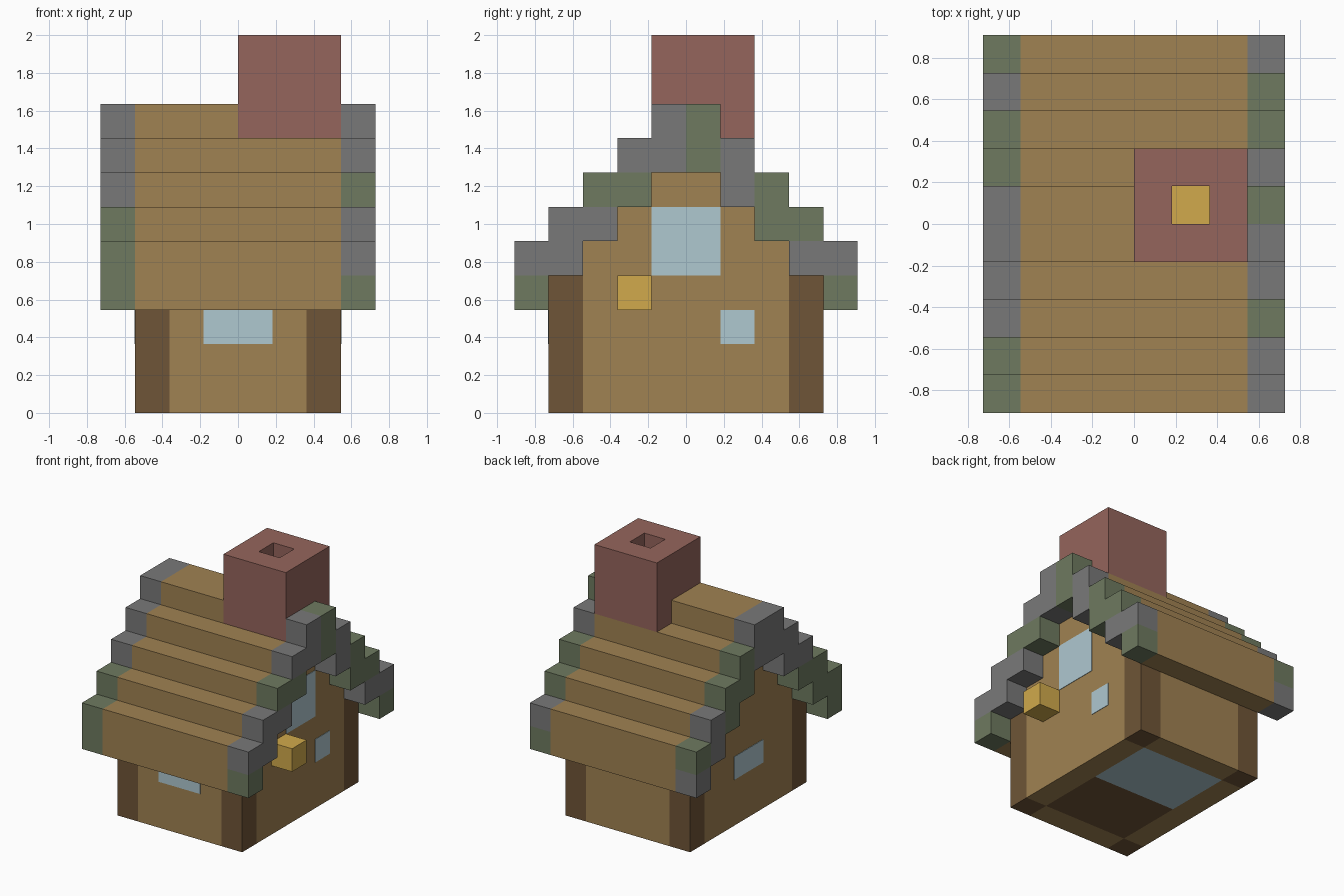
import bpy
import bmesh
from mathutils import Matrix, Vector

if "Cube" in bpy.data.objects:
    bpy.data.objects.remove(bpy.data.objects["Cube"], do_unlink=True)

U = 2 / 11  # one block


def srgb(hex_code):
    vals = [int(hex_code[i:i + 2], 16) / 255 for i in (0, 2, 4)]
    return [v / 12.92 if v <= 0.04 else ((v + 0.055) / 1.055) ** 2.4 for v in vals] + [1]


def material(name, hex_code):
    m = bpy.data.materials.new(name)
    m.use_nodes = True
    m.diffuse_color = srgb(hex_code)
    bsdf = m.node_tree.nodes["Principled BSDF"]
    bsdf.inputs["Base Color"].default_value = srgb(hex_code)
    bsdf.inputs["Roughness"].default_value = 0.9
    return m


PLANK = material("tan planks", "A08252")
LOG = material("dark log", "6F5537")
STONE = material("grey stone", "797979")
MOSS = material("mossy stone", "6E7A60")
BRICK = material("red brick", "95655C")
GLASS = material("pale blue glass", "AFC8D0")
GOLD = material("gold glow", "D1AA4C")


def finish(name, bm, mats):
    bmesh.ops.recalc_face_normals(bm, faces=bm.faces)
    bm.transform(Matrix.Scale(U, 4))
    mesh = bpy.data.meshes.new(name)
    bm.to_mesh(mesh)
    bm.free()
    for m in mats:
        mesh.materials.append(m)
    obj = bpy.data.objects.new(name, mesh)
    bpy.context.collection.objects.link(obj)


def add_box(bm, x, y, z, index=0):
    """Add a box given (low, high) block spans on each axis."""
    lo, hi = (Vector(p) for p in zip(x, y, z))
    mat = Matrix.Translation((lo + hi) / 2) @ Matrix.Diagonal((*(hi - lo), 1))
    verts = bmesh.ops.create_cube(bm, size=1, matrix=mat)["verts"]
    for f in {f for v in verts for f in v.link_faces}:
        f.material_index = index


def box(name, x, y, z, mat):
    bm = bmesh.new()
    add_box(bm, x, y, z)
    finish(name, bm, [mat])


def prism(name, profile, mat):
    """Extrude a (y, z) outline along x over the width of the house."""
    bm = bmesh.new()
    face = bm.faces.new([bm.verts.new((-3, y, z)) for y, z in profile])
    geom = bmesh.ops.extrude_face_region(bm, geom=[face])["geom"]
    verts = [g for g in geom if isinstance(g, bmesh.types.BMVert)]
    bmesh.ops.translate(bm, verts=verts, vec=(6, 0, 0))
    finish(name, bm, [mat])


def mirrored(half):
    return half + [(-y, z) for y, z in reversed(half)]


# Corner posts
for sx, side in ((-1, "right"), (1, "left")):
    for sy, end in ((-1, "front"), (1, "back")):
        box(f"{end}_{side}_post", sorted((2 * sx, 3 * sx)),
            sorted((3 * sy, 4 * sy)), (0, 4), LOG)

# Walls and floor
prism("gable_walls", mirrored([(-3, 1), (-3, 5), (-2, 5), (-2, 6), (-1, 6), (-1, 7)]), PLANK)
box("front_wall", (-2, 2), (-4, -3), (0, 4), PLANK)
box("back_wall", (-2, 2), (3, 4), (0, 4), PLANK)
box("left_sill", (2, 3), (-3, 3), (0, 1), PLANK)
box("right_sill", (-3, -2), (-3, 3), (0, 1), PLANK)
box("dark_floor", (-2, 2), (-3, 0), (0, 1), LOG)
box("glass_floor", (-2, 2), (0, 3), (0, 1), GLASS)

# Windows
T = 0.02
box("front_window", (-1, 1), (-4 - T, -4), (2, 3), GLASS)
box("right_window", (-3 - T, -3), (-1, 1), (2, 3), GLASS)
box("left_gable_window", (3, 3 + T), (-1, 1), (4, 6), GLASS)
box("left_small_window", (3, 3 + T), (1, 2), (2, 3), GLASS)

# Lantern
box("lantern", (3, 4), (-2, -1), (3, 4), GOLD)

# Stepped roof, with the ridge stopping at the chimney
upper, lower = [], []
for i in range(4):
    upper += [(i - 5, i + 4), (i - 5, i + 5)]
    lower += [(i - 5, i + 3), (i - 4, i + 3)]
lower += [(-1, 7)]
prism("stepped_roof", mirrored(upper[1:]) + mirrored(lower)[::-1], PLANK)
box("roof_ridge", (-3, 0), (-1, 1), (8, 9), PLANK)

# Stone gable trims: s is stone, m is mossy, from front to back
trims = {
    "left_gable_trim": ((3, 4), "ssmssmsmms", "mssmsmsmsm"),
    "right_gable_trim": ((-4, -3), "mmssssmmsm", "mmmsssmmss"),
}
for name, (xs, top_row, low_row) in trims.items():
    bm = bmesh.new()
    for i in range(10):
        y, z = i - 5, 3 + min(i, 9 - i)
        add_box(bm, xs, (y, y + 1), (z, z + 1), "sm".index(low_row[i]))
        add_box(bm, xs, (y, y + 1), (z + 1, z + 2), "sm".index(top_row[i]))
    finish(name, bm, [STONE, MOSS])

# Chimney with a glowing flue
bm = bmesh.new()
add_box(bm, (0, 3), (-1, 2), (8, 11))
bm.normal_update()
top = max(bm.faces, key=lambda f: f.calc_center_median().z)
bmesh.ops.inset_region(bm, faces=[top], thickness=1, use_even_offset=True)
geom = bmesh.ops.extrude_face_region(bm, geom=[top])["geom"]
if top.is_valid:
    bmesh.ops.delete(bm, geom=[top], context="FACES_ONLY")
verts = [g for g in geom if isinstance(g, bmesh.types.BMVert)]
bmesh.ops.translate(bm, verts=verts, vec=(0, 0, -2.9))
for g in geom:
    if isinstance(g, bmesh.types.BMFace):
        g.material_index = 1
finish("chimney", bm, [BRICK, GOLD])
